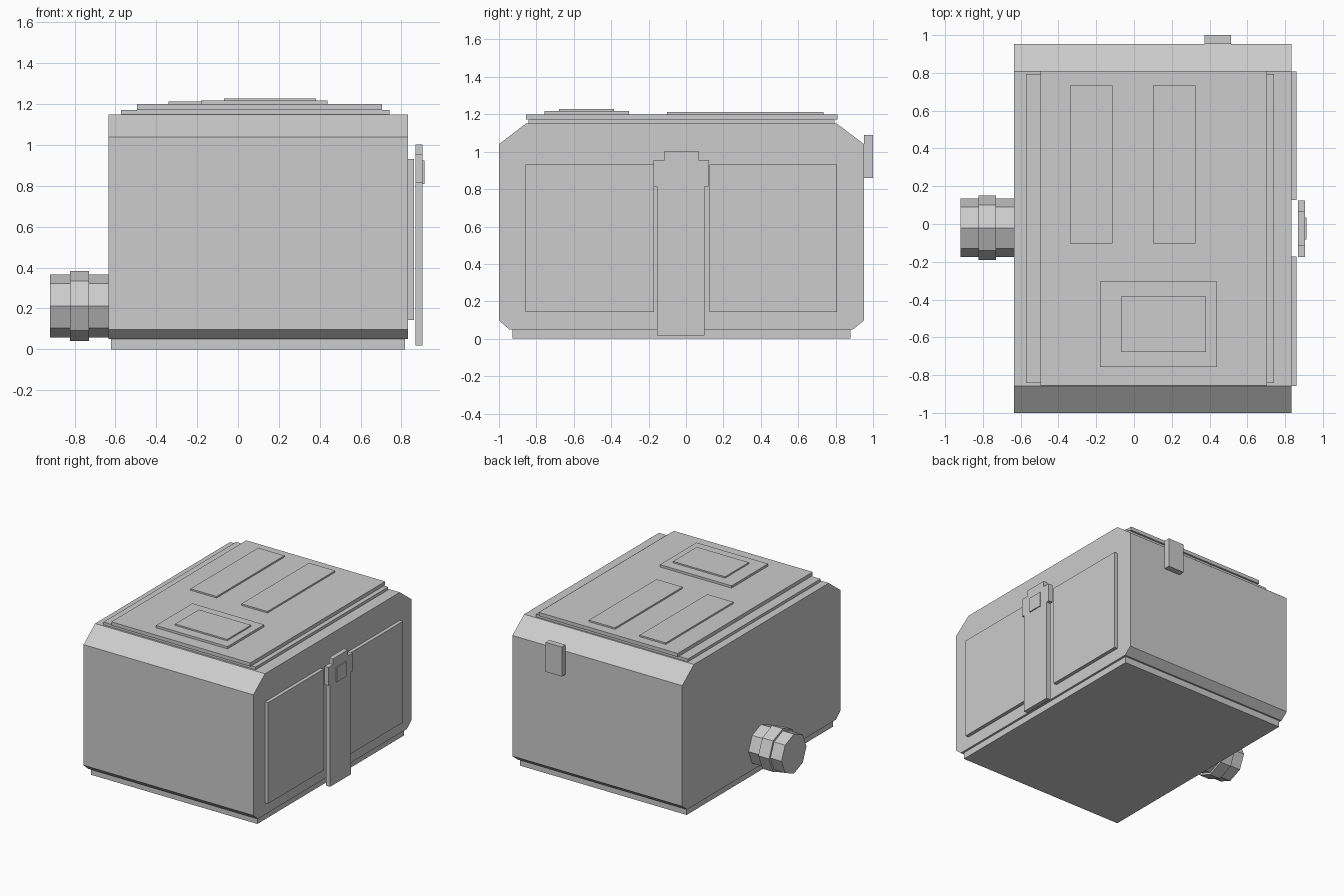
import bpy, bmesh, math

grey = bpy.data.materials.new("plain grey")
grey.diffuse_color = (0.604, 0.604, 0.604, 1)


def make(name, bm):
    bmesh.ops.recalc_face_normals(bm, faces=bm.faces)
    mesh = bpy.data.meshes.new(name)
    bm.to_mesh(mesh)
    bm.free()
    mesh.materials.append(grey)
    ob = bpy.data.objects.new(name, mesh)
    bpy.context.collection.objects.link(ob)
    return ob


def extrude_x(name, outline, x0, x1):
    """Extrude a (y, z) outline along x."""
    bm = bmesh.new()
    face = bm.faces.new([bm.verts.new((x0, y, z)) for y, z in outline])
    out = bmesh.ops.extrude_face_region(bm, geom=[face])
    for v in out["geom"]:
        if isinstance(v, bmesh.types.BMVert):
            v.co.x = x1
    return make(name, bm)


def box(name, x0, x1, y0, y1, z0, z1):
    return extrude_x(name, [(y0, z0), (y1, z0), (y1, z1), (y0, z1)], x0, x1)


def octagon(name, x0, x1, r, cy=-0.02, cz=0.213):
    pts = [(cy + r * math.cos(i * math.pi / 4), cz + r * math.sin(i * math.pi / 4))
           for i in range(8)]
    return extrude_x(name, pts, x0, x1)


# chamfered body and base
extrude_x("body", [(-0.945, 0.05), (0.893, 0.05), (0.952, 0.098), (0.952, 1.04),
                   (0.807, 1.15), (-0.857, 1.15), (-1.0, 1.04), (-1.0, 0.098)],
          -0.634, 0.833)
box("base", -0.622, 0.817, -0.928, 0.88, 0, 0.05)

# stepped lid with raised plates
box("lid_lower", -0.573, 0.741, -0.842, 0.795, 1.15, 1.172)
box("lid_upper", -0.495, 0.705, -0.856, 0.809, 1.172, 1.2)
for i, x in enumerate((-0.339, 0.1)):
    box(f"lid_strip_{i + 1}", x, x + 0.226, -0.102, 0.734, 1.2, 1.212)
box("lid_panel", -0.18, 0.439, -0.756, -0.305, 1.2, 1.218)
box("lid_panel_inner", -0.069, 0.381, -0.678, -0.384, 1.218, 1.229)

# two panels on the right side
box("side_panel_front", 0.833, 0.861, -0.857, -0.172, 0.143, 0.932)
box("side_panel_back", 0.833, 0.861, 0.126, 0.807, 0.143, 0.932)

# strap standing off the side, widening to a stepped head
extrude_x("strap", [(-0.155, 0.018), (0.1, 0.018), (0.1, 0.815), (0.124, 0.815),
                    (0.124, 0.957), (0.067, 0.957), (0.067, 1.003), (-0.116, 1.003),
                    (-0.116, 0.957), (-0.174, 0.957), (-0.174, 0.815), (-0.155, 0.815)],
          0.868, 0.904)
box("strap_tab", 0.904, 0.912, -0.083, 0.034, 0.81, 0.924)

# clip on the back
box("back_clip", 0.373, 0.513, 0.952, 1.0, 0.86, 1.09)

# eight-sided knob with a wider middle ring
octagon("knob", -0.919, -0.634, 0.154)
octagon("knob_ring", -0.823, -0.73, 0.171)
